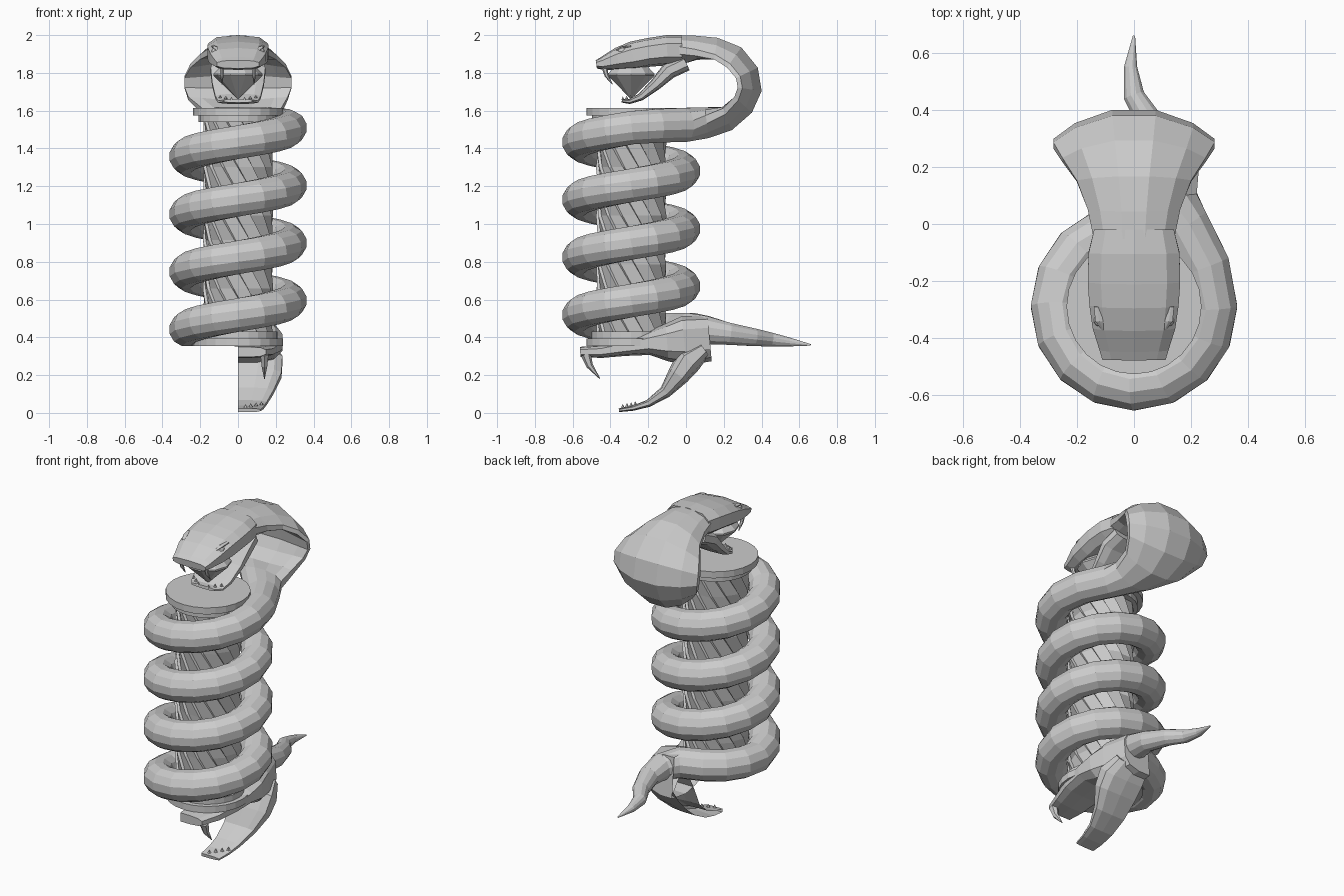
import bpy, bmesh, math
from mathutils import Vector

if "Cube" in bpy.data.objects:
    bpy.data.objects.remove(bpy.data.objects["Cube"])

AXIS_Y = -0.29  # column and coil axis


def add_mesh(name, verts, faces, half=False):
    bm = bmesh.new()
    vs = [bm.verts.new(v) for v in verts]
    for f in faces:
        bm.faces.new([vs[i] for i in f])
    if half:
        for v in bm.verts:
            v.co.x = max(v.co.x, 0)
    bmesh.ops.remove_doubles(bm, verts=bm.verts, dist=0.0005)
    if half:  # the cut side stays open
        cut = [f for f in bm.faces if all(v.co.x < 0.0005 for v in f.verts)]
        bmesh.ops.delete(bm, geom=cut, context='FACES')
    bmesh.ops.recalc_face_normals(bm, faces=bm.faces)
    me = bpy.data.meshes.new(name)
    bm.to_mesh(me)
    bm.free()
    ob = bpy.data.objects.new(name, me)
    bpy.context.collection.objects.link(ob)
    return ob


def skin(name, rings, half=False):
    n = len(rings[0])
    verts = [p for r in rings for p in r]
    faces = [(k * n + i, k * n + (i + 1) % n, (k + 1) * n + (i + 1) % n, (k + 1) * n + i)
             for k in range(len(rings) - 1) for i in range(n)]
    faces += [tuple(range(n)), tuple(range(len(verts) - n, len(verts)))]
    return add_mesh(name, verts, faces, half)


def sweep(name, pts, sides=10, fix_from=0, power=1.0, half=False):
    """Sections (x, y, z, half width, half height, edge bend) swept along their centres."""
    centres = [Vector(p[:3]) for p in pts]
    rings = []
    for i, p in enumerate(pts):
        t = (centres[min(i + 1, len(pts) - 1)] - centres[max(i - 1, 0)]).normalized()
        side = Vector((1, 0, 0)) if i >= fix_from else t.cross(Vector((0, 0, 1))).normalized()
        up = side.cross(t).normalized()
        w, h, bend = p[3], p[4], (p[5] if len(p) > 5 else 0)
        ring = []
        for k in range(sides):
            a = 2 * math.pi * (k + 0.5) / sides
            c, s = math.cos(a), math.sin(a)
            c = math.copysign(abs(c) ** power, c)
            s = math.copysign(abs(s) ** power, s)
            ring.append(centres[i] + side * (c * w) + up * (s * h + bend * c * c))
        rings.append(ring)
    return skin(name, rings, half)


def disc(name, r, z0, z1, sides=24):
    bpy.ops.mesh.primitive_cylinder_add(vertices=sides, radius=r, depth=z1 - z0,
                                        location=(0, AXIS_Y, (z0 + z1) / 2))
    bpy.context.object.name = name


# twisted column with overlapping strips
rings = []
for k in range(10):
    z = 0.4 + 1.16 * k / 9
    ring = []
    for i in range(14):
        for da, r in ((0, 0.187), (0.03, 0.172)):
            a = 2 * math.pi * i / 14 + da - math.radians(24) * k
            ring.append((r * math.cos(a), AXIS_Y + r * math.sin(a), z))
    rings.append(ring)
skin("twisted_column", rings)

# end plates of the column
disc("top_plate", 0.237, 1.575, 1.615)
disc("top_collar", 0.208, 1.54, 1.575)
disc("bottom_collar", 0.21, 0.395, 0.43)
disc("bottom_plate", 0.237, 0.355, 0.395)

# snake body: tail, coil, neck, hood and back of the head
tail = [(0, .66, .36, .004), (-.012, .55, .375, .024), (0, .45, .388, .038),
        (.055, .36, .4, .048), (.095, .23, .418, .06), (.09, .11, .437, .078),
        (.03, .02, .443, .09)]
body = [(x, y, z, r, r) for x, y, z, r in tail]
for k in range(60):
    deg = 112.5 + 22.5 * k
    a = math.radians(deg)
    z = 0.442 + 0.305 * max(deg - 180, 0) / 360
    body.append((0.275 * math.cos(a), AXIS_Y + 0.277 * math.sin(a), z, .09, .091))
hood = [(.245, -.15, 1.52, .095, .092, 0), (.17, -.01, 1.525, .1, .093, 0),
        (.08, .11, 1.535, .145, .085, .02), (.02, .22, 1.553, .215, .066, .05),
        (0, .315, 1.62, .272, .052, .07), (0, .36, 1.71, .293, .048, .08),
        (0, .343, 1.81, .293, .048, .08), (0, .268, 1.9, .26, .05, .08),
        (0, .16, 1.94, .208, .052, .06), (0, .05, 1.935, .168, .067, .03),
        (0, -.04, 1.92, .148, .08, 0)]
sweep("snake_body", body + hood, sides=12, fix_from=len(body) + 2)

# snake head and open jaw
sweep("snake_head", [(0, -.02, 1.92, .145, .08), (0, -.1, 1.92, .165, .08),
                     (0, -.2, 1.908, .168, .076), (0, -.28, 1.892, .162, .075),
                     (0, -.36, 1.874, .15, .06), (0, -.44, 1.85, .125, .036),
                     (0, -.475, 1.845, .115, .022)], power=0.7)
sweep("snake_lower_jaw", [(0, .0, 1.855, .135, .045), (0, -.09, 1.812, .15, .045),
                          (0, -.16, 1.74, .142, .032), (0, -.24, 1.672, .125, .02),
                          (0, -.3, 1.648, .11, .013), (0, -.34, 1.652, .08, .009)], power=0.7)

# eyes, brows, fangs and teeth of the snake, on both sides
for s, label in ((-1, "left"), (1, "right")):
    bpy.ops.mesh.primitive_uv_sphere_add(segments=10, ring_count=6, radius=0.024,
                                         location=(s * .118, -.337, 1.912))
    bpy.context.object.name = label + "_eye"
    sweep(label + "_brow", [(s * .105, -.375, 1.915, .006, .004), (s * .122, -.34, 1.935, .016, .006),
                            (s * .13, -.29, 1.942, .012, .005)], sides=6)
    sweep(label + "_fang", [(s * .085, -.435, 1.84, .014, .016), (s * .085, -.42, 1.785, .01, .011),
                            (s * .085, -.39, 1.74, .002, .002)], sides=6)
    for i in range(3):
        bpy.ops.mesh.primitive_cone_add(vertices=5, radius1=.01, depth=.018,
                                        location=(s * (.035 + .03 * i), -.335 + .02 * i, 1.665 + .005 * i))
        bpy.context.object.name = label + "_tooth"

# cut gem held in the mouth
skin("gem", [[(r * math.cos(math.tau * i / 10), AXIS_Y + r * math.sin(math.tau * i / 10), z)
              for i in range(10)] for r, z in ((.002, 1.662), (.13, 1.785), (.13, 1.795), (.08, 1.845))])

# lower half skull (only the +x half exists), given as y, half width, top, bottom
upper = [(-.56, .15, .35, .295), (-.45, .19, .36, .29), (-.33, .225, .39, .30),
         (-.2, .24, .43, .305), (-.1, .24, .475, .27), (-.01, .22, .515, .25), (.125, .175, .52, .27)]
sweep("half_skull", [(0, y, (a + b) / 2, w, (a - b) / 2) for y, w, a, b in upper],
      sides=12, power=0.6, half=True)
sweep("half_skull_jaw", [(0, .095, .34, .2, .045), (0, .015, .28, .24, .075), (0, -.04, .2, .235, .06),
                         (0, -.11, .11, .192, .034), (0, -.2, .05, .155, .02), (0, -.28, .025, .137, .014),
                         (0, -.355, .014, .122, .01)], sides=12, power=0.6, half=True)
sweep("skull_fang", [(.14, -.53, .31, .025, .028), (.14, -.51, .25, .017, .018),
                     (.14, -.455, .18, .002, .002)], sides=6)
for i in range(4):
    bpy.ops.mesh.primitive_cone_add(vertices=5, radius1=.011, depth=.02,
                                    location=(.04 + .028 * i, -.335 + .022 * i, .037 + .005 * i))
    bpy.context.object.name = "skull_tooth"
